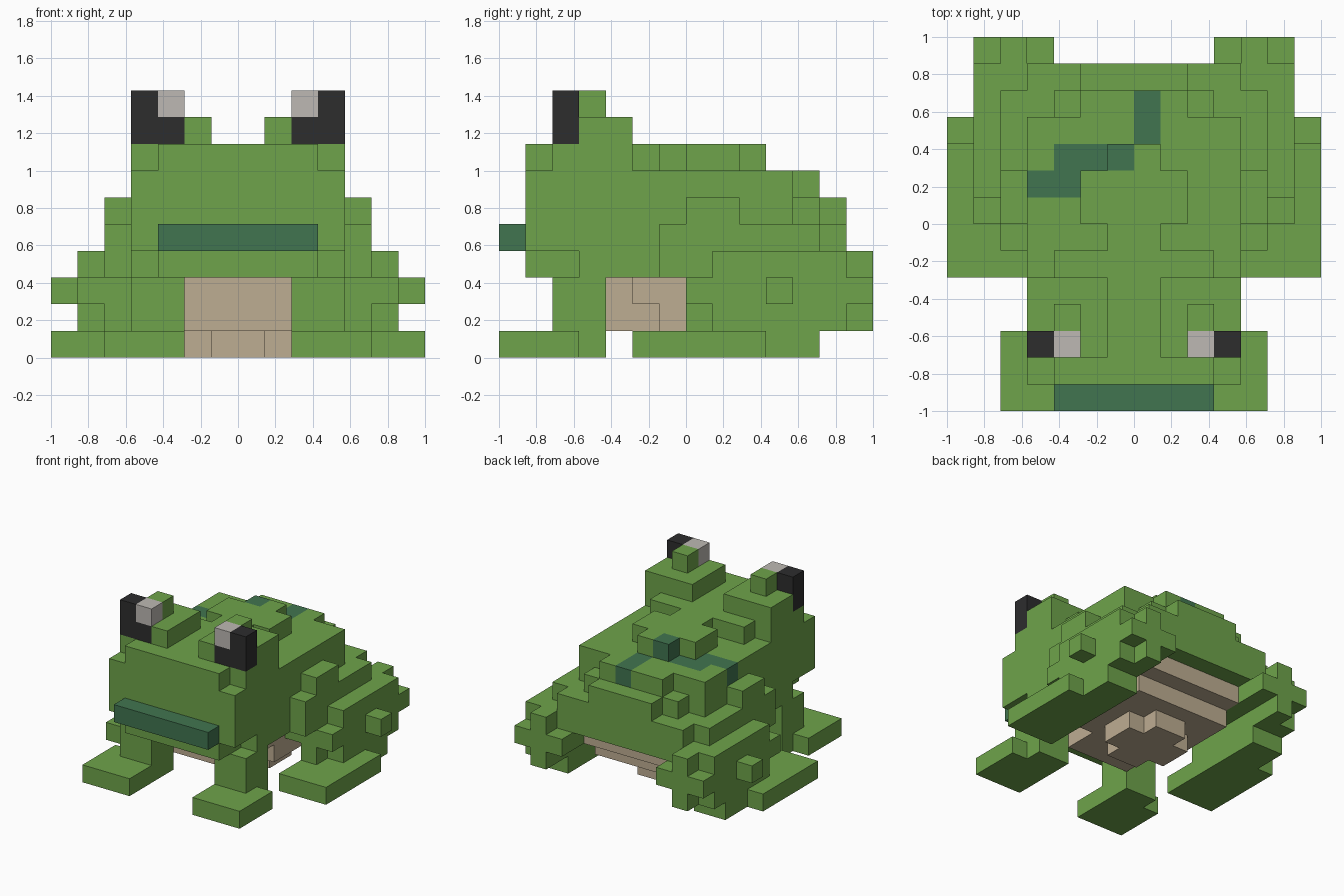
import bpy
import bmesh
from mathutils import Vector

cube = bpy.data.objects.get("Cube")
if cube:
    bpy.data.objects.remove(cube, do_unlink=True)

UNIT = 1 / 7  # size of one block


def make_material(name, colour):
    material = bpy.data.materials.new(name)
    material.use_nodes = True
    rgba = (*colour, 1)
    material.diffuse_color = rgba
    material.node_tree.nodes["Principled BSDF"].inputs["Base Color"].default_value = rgba
    return material


MATERIALS = {
    "green": make_material("leaf green", (.156, .371, .069)),
    "teal": make_material("dark teal green", (.053, .178, .08)),
    "black": make_material("eye black", (.026, .026, .027)),
    "grey": make_material("eye light grey", (.509, .485, .451)),
    "tan": make_material("belly tan", (.515, .418, .287)),
}
COLOURS = list(MATERIALS)
blocks = {}  # block position -> (part, colour)


def fill(part, colour, xs, ys, zs):
    """Fill a box of blocks; later boxes replace earlier ones."""
    for x in range(*xs):
        for y in range(*ys):
            for z in range(*zs):
                blocks[x, y, z] = (part, colour)


def middle(part, colour, half, ys, zs):
    """A box centred on the mirror plane."""
    fill(part, colour, (-half, half), ys, zs)


def pair(part, colour, xs, ys, zs):
    """A left box and its mirrored right box."""
    fill("left_" + part, colour, xs, ys, zs)
    fill("right_" + part, colour, (-xs[1], -xs[0]), ys, zs)


def build_part(part):
    """Make one mesh from the exposed block sides of a part."""
    bm = bmesh.new()
    used = []
    for cell, (owner, colour) in blocks.items():
        if owner != part:
            continue
        if colour not in used:
            used.append(colour)
        centre = Vector(cell) + Vector((.5, .5, .5))
        for axis in range(3):
            for sign in (-1, 1):
                normal = Vector()
                normal[axis] = sign
                if tuple(int(c + n) for c, n in zip(cell, normal)) in blocks:
                    continue
                u, v = Vector(), Vector()
                u[(axis + 1) % 3] = .5
                v[(axis + 2) % 3] = .5 * sign
                mid = centre + normal / 2
                corners = (mid - u - v, mid + u - v, mid + u + v, mid - u + v)
                face = bm.faces.new([bm.verts.new(c * UNIT) for c in corners])
                face.material_index = used.index(colour)
    bmesh.ops.remove_doubles(bm, verts=bm.verts, dist=UNIT / 100)
    bmesh.ops.dissolve_limit(bm, angle_limit=.01, verts=bm.verts, edges=bm.edges,
                             delimit={"MATERIAL", "NORMAL"})
    mesh = bpy.data.meshes.new(part)
    bm.to_mesh(mesh)
    bm.free()
    for colour in used:
        mesh.materials.append(MATERIALS[colour])
    bpy.context.collection.objects.link(bpy.data.objects.new(part, mesh))


# Belly, stepped towards the ground
middle("belly", "tan", 2, (-3, 5), (1, 3))
middle("belly", "tan", 3, (-2, 5), (2, 3))
middle("belly", "tan", 3, (-1, 4), (1, 2))
fill("belly", "tan", (-2, 2), (4, 5), (1, 2))
for x in range(-2, 2):
    del blocks[x, 4, 1]
middle("belly", "tan", 2, (0, 2), (0, 1))
middle("belly", "tan", 1, (-1, 3), (0, 1))

# Body, from the wide base up to the back
middle("body", "green", 5, (-1, 6), (3, 4))
middle("body", "green", 5, (-1, 5), (4, 5))
middle("body", "green", 4, (-1, 6), (4, 5))
middle("body", "green", 5, (0, 2), (5, 6))
middle("body", "green", 4, (-2, 4), (5, 7))
middle("body", "green", 3, (4, 5), (5, 6))
middle("body", "green", 2, (4, 6), (5, 6))
middle("body", "green", 2, (4, 5), (6, 7))
# Raised ridge on the back
middle("ridge", "green", 3, (-2, -1), (7, 8))
middle("ridge", "green", 1, (-1, 3), (7, 8))
middle("ridge", "green", 2, (0, 2), (7, 8))
# Dark markings on the back
fill("body", "teal", (-4, -2), (1, 2), (6, 7))
fill("body", "teal", (-3, -1), (2, 3), (6, 7))
fill("ridge", "teal", (-1, 0), (2, 3), (7, 8))
fill("body", "teal", (0, 1), (3, 5), (6, 7))

# Head, jaw and mouth
middle("head", "green", 4, (-6, -1), (4, 7))
middle("head", "green", 4, (-5, -2), (7, 8))
middle("head", "green", 3, (-6, -5), (7, 8))
middle("head", "green", 3, (-6, -4), (3, 4))
middle("head", "green", 4, (-4, -1), (3, 4))
middle("mouth", "teal", 3, (-7, -6), (4, 5))

# Eyes on their mounds
pair("eye_mound", "green", (1, 4), (-5, -2), (8, 9))
pair("eye_mound", "green", (2, 3), (-4, -3), (9, 10))
pair("eye", "black", (2, 4), (-5, -4), (8, 10))
pair("eye", "grey", (2, 3), (-5, -4), (9, 10))

# Front legs and feet
pair("front_leg", "green", (2, 4), (-5, -3), (1, 3))
pair("front_foot", "green", (2, 5), (-7, -4), (0, 1))
pair("front_foot", "green", (2, 4), (-4, -3), (0, 1))

# Hind legs: rounded thighs with stubs at the side and back
pair("thigh", "green", (3, 5), (0, 6), (2, 3))
pair("thigh", "green", (4, 5), (0, 6), (1, 2))
pair("thigh", "green", (5, 6), (1, 6), (1, 4))
pair("thigh", "green", (5, 6), (0, 1), (2, 3))
pair("thigh", "green", (3, 6), (6, 7), (2, 3))
pair("thigh", "green", (4, 5), (6, 7), (1, 4))
pair("thigh", "green", (6, 7), (3, 4), (2, 3))
pair("hind_foot", "green", (4, 7), (-2, 3), (0, 1))
pair("hind_foot", "green", (4, 6), (3, 5), (0, 1))

for part_name in sorted({owner for owner, _ in blocks.values()}):
    build_part(part_name)
